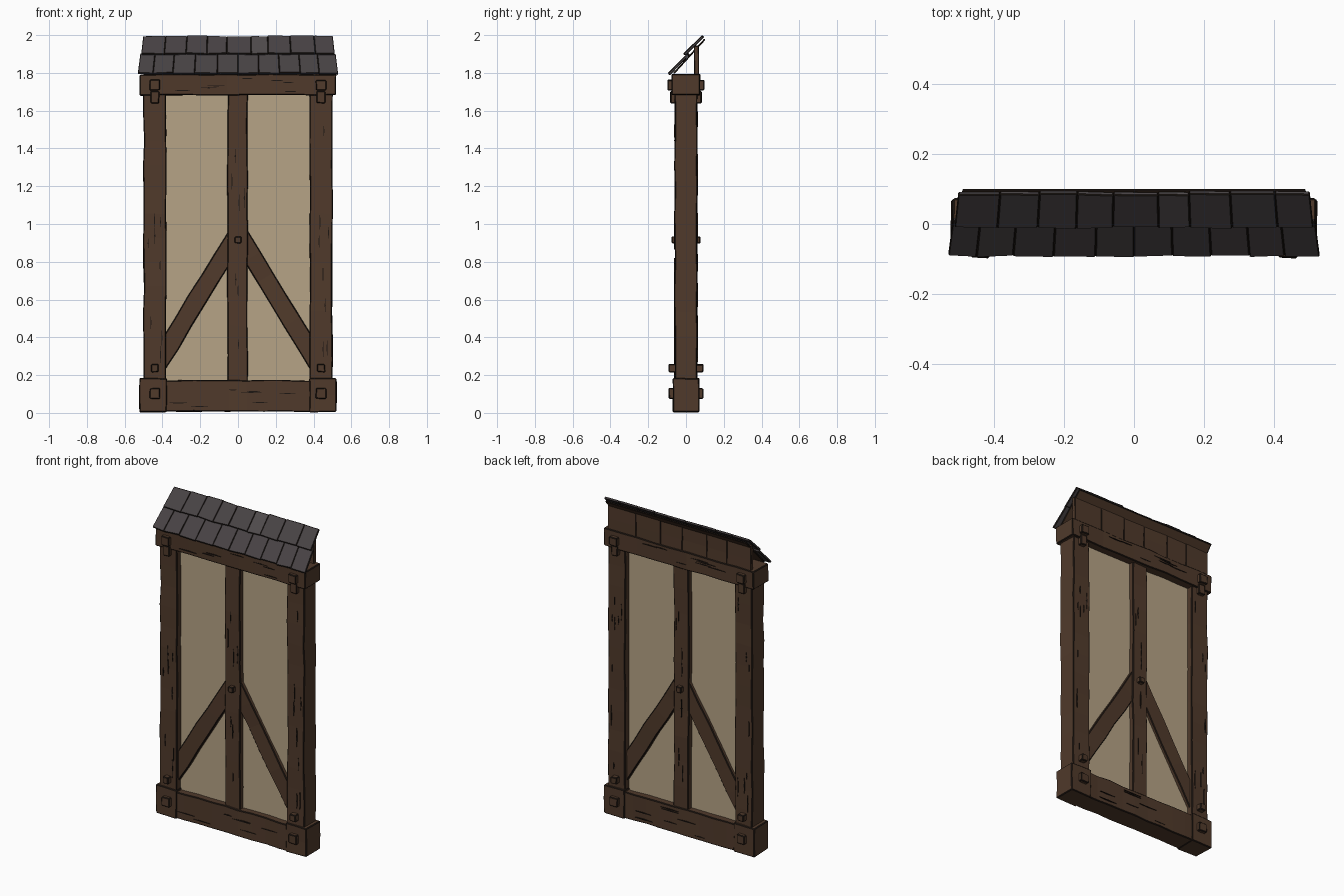
import bpy, random
from mathutils import Vector

if "Cube" in bpy.data.objects:
    bpy.data.objects.remove(bpy.data.objects["Cube"])

random.seed(7)


def material(name, rgb):
    m = bpy.data.materials.new(name)
    m.diffuse_color = (*rgb, 1)
    m.use_nodes = True
    m.node_tree.nodes["Principled BSDF"].inputs["Base Color"].default_value = m.diffuse_color
    return m


WOOD = material("brown timber", (0.080, 0.042, 0.024))
INK = material("dark edge", (0.012, 0.008, 0.006))
PLASTER = material("cream plaster", (0.47, 0.37, 0.24))
SLATE = material("grey slate", (0.064, 0.055, 0.058))
SLATE2 = material("pale slate", (0.080, 0.070, 0.072))


def add_mesh(name, verts, faces, mat, edge=0.005):
    """Flat-shaded mesh whose sharp edges get a thin dark bevel."""
    me = bpy.data.meshes.new(name)
    me.from_pydata(verts, [], faces)
    me.materials.append(mat)
    me.materials.append(INK)
    ob = bpy.data.objects.new(name, me)
    bpy.context.collection.objects.link(ob)
    if edge:
        b = ob.modifiers.new("worn edge", 'BEVEL')
        b.width, b.segments, b.material = edge, 1, 1
        b.limit_method, b.angle_limit = 'ANGLE', 0.7
    return ob


def loft(sections):
    """Vertices and faces of a solid through four-cornered sections."""
    verts = [v for s in sections for v in s]
    n = len(sections)
    faces = [(3, 2, 1, 0), tuple(4 * (n - 1) + i for i in range(4))]
    for k in range(n - 1):
        for i in range(4):
            j = (i + 1) % 4
            faces.append((4*k + i, 4*k + j, 4*k + 4 + j, 4*k + 4 + i))
    return verts, faces


def beam(name, a, b, width, y0, y1, mat=WOOD, segs=1, jit=0.0, edge=0.005):
    """Hewn timber from a to b in the XZ plane, spanning y0 to y1."""
    a, b = Vector((a[0], 0, a[1])), Vector((b[0], 0, b[1]))
    d = (b - a).normalized()
    side = Vector((d.z, 0, -d.x)) * width / 2
    secs = []
    for k in range(segs + 1):
        c = a.lerp(b, k / segs)
        sec = []
        for s, y in ((-1, y0), (1, y0), (1, y1), (-1, y1)):
            p = c + side * s + Vector((0, y, 0))
            sec.append(p + Vector([random.uniform(-jit, jit) for _ in range(3)]))
        secs.append(sec)
    return add_mesh(name, *loft(secs), mat, edge)


# plaster infill
beam("plaster_panel", (0, 0.12), (0, 1.72), 0.80, -0.022, 0.022, PLASTER, edge=0)

# sill with end blocks, and head beam
beam("sill_beam", (-0.42, 0.09), (0.42, 0.09), 0.165, -0.064, 0.064, segs=9, jit=0.003)
beam("head_beam", (-0.52, 1.737), (0.52, 1.737), 0.112, -0.074, 0.074, segs=9, jit=0.003)

# posts, blocks, braces and pegs, mirrored left to right
beam("centre_post", (-0.002, 0.15), (-0.002, 1.70), 0.106, -0.052, 0.052, segs=10, jit=0.003)
for s, tag in ((-1, "left"), (1, "right")):
    beam(tag + "_post", (s * 0.44, 0.15), (s * 0.44, 1.70), 0.12, -0.06, 0.06, segs=12, jit=0.003)
    beam(tag + "_sill_block", (s * 0.45, 0.004), (s * 0.45, 0.184), 0.145, -0.07, 0.07, segs=2, jit=0.002)
    beam(tag + "_brace", (s * 0.43, 0.25), (s * 0.003, 0.945), 0.10, -0.043, 0.043, segs=6, jit=0.003)
    for part, z, w, h, dep in (("sill_peg", 0.103, 0.056, 0.056, 0.092),
                               ("post_peg", 0.237, 0.042, 0.042, 0.092),
                               ("head_peg", 0, 0, 0, 0),
                               ("strap_peg", 1.672, 0.045, 0.064, 0.083)):
        if part == "head_peg":
            z, w, h, dep = 1.735, 0.056, 0.056, 0.097
        beam(f"{tag}_{part}", (s * 0.44, z - h / 2), (s * 0.44, z + h / 2), w, -dep, dep, jit=0.002)
beam("centre_peg", (0, 0.898), (0, 0.934), 0.036, -0.077, 0.077, jit=0.001)

# upright boards closing the back of the roof
edges = [-0.495, -0.33, -0.19, -0.02, 0.13, 0.30, 0.495]
for x0, x1 in zip(edges, edges[1:]):
    beam("back_board", ((x0 + x1) / 2, 1.775), ((x0 + x1) / 2, 1.943),
         x1 - x0, 0.043, 0.067, segs=2, jit=0.002, edge=0.003)

# sloping roof, measured up the slope (s) and out from it (n)
EAVE, RIDGE = Vector((0, -0.083, 1.784)), Vector((0, 0.099, 1.984))
UP = (RIDGE - EAVE).normalized()
OUT = Vector((0, -UP.z, UP.y))
LENGTH = (RIDGE - EAVE).length


def slab(name, x0, x1, s0, s1, n0, n1, thick, taper, mat, jit=0.0, edge=0.004):
    """Tile from s0 to s1, lifted n0 at the foot and n1 at the head."""
    secs = []
    for s, n, k in ((s0, n0, 1), (s1, n1, taper)):
        drop = [random.uniform(-jit, jit) for _ in range(2)]
        sec = []
        for x, t, i in ((x0, 0, 0), (x0, thick, 0), (x1, thick, 1), (x1, 0, 1)):
            p = EAVE + UP * (s + drop[i]) + OUT * (n + t)
            sec.append(p + Vector((x * k, 0, 0)))
        secs.append(sec)
    return add_mesh(name, *loft(secs), mat, edge)


slab("roof_sheathing", -0.50, 0.50, 0.02, LENGTH - 0.004, -0.009, -0.009, 0.009, 0.98, WOOD)
lower = [-0.53, -0.45, -0.345, -0.23, -0.11, 0.0, 0.11, 0.22, 0.33, 0.43, 0.53]
upper = [-0.512, -0.39, -0.275, -0.165, -0.06, 0.07, 0.16, 0.28, 0.41, 0.512]
for row, xs, s0, s1, n0, n1, taper in (("lower", lower, 0.004, 0.15, 0.003, 0.0, 0.975),
                                       ("upper", upper, 0.135, LENGTH, 0.013, 0.006, 0.98)):
    for i, (x0, x1) in enumerate(zip(xs, xs[1:])):
        lift = random.uniform(0, 0.003)
        slab(row + "_slate", x0, x1, s0, s1, n0 + lift, n1, 0.014, taper,
             SLATE2 if row == "upper" and i == 5 else SLATE, jit=0.004, edge=0.003)

# dark grain cracks cut along the timbers, front and back
verts, faces = [], []


def crack(x, z, length, width, y, upright):
    base = len(verts)
    ends = ((-1, 0), (0, -1), (1, 0), (0, 1))
    for yy in (y - 0.004, y + 0.004):
        for u, v in ends:
            dx, dz = (v * width, u * length) if upright else (u * length, v * width)
            verts.append((x + dx / 2, yy, z + dz / 2))
    faces.append(tuple(base + i for i in (3, 2, 1, 0)))
    faces.append(tuple(base + i for i in (4, 5, 6, 7)))
    for i in range(4):
        j = (i + 1) % 4
        faces.append((base + i, base + j, base + 4 + j, base + 4 + i))


for y_side in (-1, 1):
    for cx, half, depth, count in ((-0.44, 0.04, 0.06, 8), (0.44, 0.04, 0.06, 8), (0, 0.035, 0.052, 7)):
        for _ in range(count):
            crack(cx + random.uniform(-half, half), random.uniform(0.30, 1.58),
                  random.uniform(0.04, 0.13), 0.006, y_side * depth, True)
    for cz, half, depth in ((0.09, 0.06, 0.064), (1.737, 0.04, 0.074)):
        for _ in range(7):
            crack(random.uniform(-0.32, 0.32), cz + random.uniform(-half, half),
                  random.uniform(0.05, 0.14), 0.006, y_side * depth, False)
add_mesh("grain_cracks", verts, faces, INK, edge=0)
